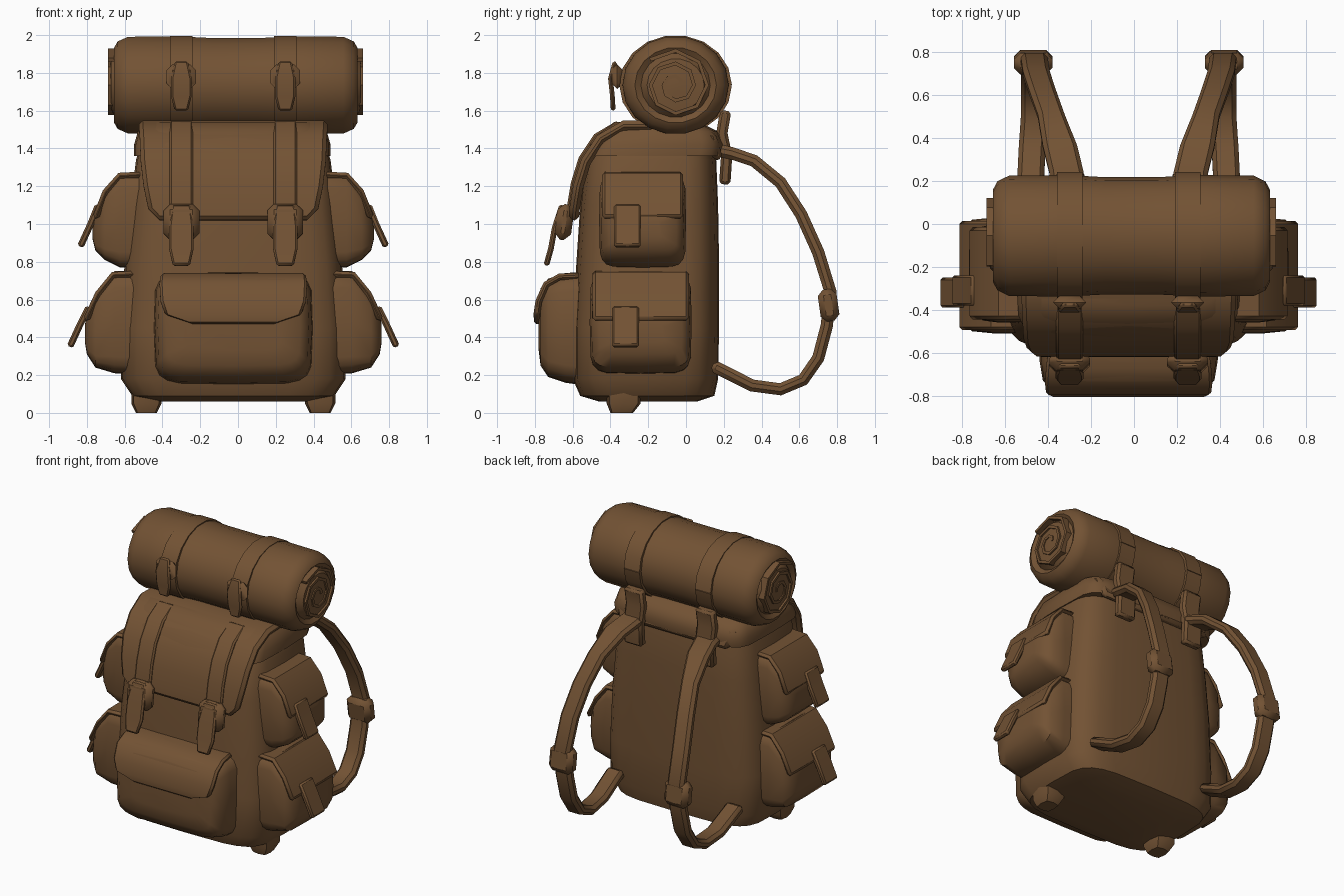
import bpy
import bmesh
from math import sin, cos, pi, radians, copysign
from mathutils import Matrix, Vector

cube = bpy.data.objects.get("Cube")
if cube:
    bpy.data.objects.remove(cube, do_unlink=True)

BROWN = (0.17, 0.085, 0.034, 1)
canvas = bpy.data.materials.new("brown_canvas")
canvas.use_nodes = True
canvas.diffuse_color = BROWN
bsdf = canvas.node_tree.nodes["Principled BSDF"]
bsdf.inputs["Base Color"].default_value = BROWN
bsdf.inputs["Roughness"].default_value = 0.9

MID = -0.025  # the pack sits slightly off centre


def finish(name, bm, bevel=0):
    bmesh.ops.recalc_face_normals(bm, faces=bm.faces[:])
    mesh = bpy.data.meshes.new(name)
    bm.to_mesh(mesh)
    bm.free()
    mesh.materials.append(canvas)
    ob = bpy.data.objects.new(name, mesh)
    bpy.context.collection.objects.link(ob)
    bpy.ops.object.select_all(action='DESELECT')
    ob.select_set(True)
    bpy.context.view_layer.objects.active = ob
    bpy.ops.object.shade_smooth_by_angle(angle=radians(42))
    if bevel:
        mod = ob.modifiers.new("Bevel", 'BEVEL')
        mod.width = bevel
        mod.segments = 1
        mod.limit_method = 'ANGLE'
        mod.angle_limit = radians(50)
    return ob


def skin(bm, rings):
    """Bridge equal rings of points and cap both ends."""
    rows = [[bm.verts.new(p) for p in ring] for ring in rings]
    n = len(rows[0])
    for a, b in zip(rows, rows[1:]):
        for i in range(n):
            j = (i + 1) % n
            bm.faces.new((a[i], a[j], b[j], b[i]))
    bm.faces.new(rows[0])
    bm.faces.new(rows[-1])


def loft(name, axis, sections, power=4, n=20):
    """Rounded sections (t, a0, a1, b0, b1) stacked along an axis."""
    rings = []
    for t, a0, a1, b0, b1 in sections:
        ring = []
        for i in range(n):
            c, s = cos(2 * pi * i / n), sin(2 * pi * i / n)
            c = copysign(abs(c) ** (2 / power), c)
            s = copysign(abs(s) ** (2 / power), s)
            p = [(a0 + a1 + c * (a1 - a0)) / 2, (b0 + b1 + s * (b1 - b0)) / 2]
            p.insert("xyz".index(axis), t)
            ring.append(p)
        rings.append(ring)
    bm = bmesh.new()
    skin(bm, rings)
    return finish(name, bm)


def ribbon(name, path, thick, bevel=0.01, turn=0, shift=0):
    """Band along points (x, y, z, width); turn faces it to a side."""
    rings = []
    for i, (x, y, z, w) in enumerate(path):
        a, b = path[max(i - 1, 0)], path[min(i + 1, len(path) - 1)]
        out = Vector((0, a[2] - b[2], b[1] - a[1])).normalized() * thick / 2
        c, side = Vector((x, y, z)), Vector((w / 2, 0, 0))
        rings.append([c - side - out, c + side - out, c + side + out, c - side + out])
    bm = bmesh.new()
    skin(bm, rings)
    bm.transform(Matrix.Translation((shift, 0, 0)) @ Matrix.Rotation(turn, 4, 'Z'))
    return finish(name, bm, bevel)


def block(name, loc, size, tilt=0, bevel=0.025):
    bm = bmesh.new()
    bmesh.ops.create_cube(bm, size=1)
    bm.transform(Matrix.Translation(loc) @ Matrix.Rotation(tilt, 4, 'X')
                 @ Matrix.Diagonal((*size, 1)))
    return finish(name, bm, bevel)


def band(x, w, points):
    return [(x, y, z, w) for y, z in points]


# main bag
loft("main_bag", 'z', [
    (0.06, -0.42, 0.38, -0.46, 0.06), (0.09, -0.56, 0.51, -0.56, 0.15),
    (0.18, -0.62, 0.57, -0.6, 0.17), (0.45, -0.62, 0.57, -0.6, 0.175),
    (0.8, -0.6, 0.55, -0.58, 0.175), (1.1, -0.57, 0.52, -0.56, 0.17),
    (1.34, -0.54, 0.49, -0.53, 0.16), (1.46, -0.5, 0.45, -0.43, 0.13),
    (1.51, -0.42, 0.37, -0.36, 0.05)], power=4.5, n=24)

# lid: cap over the top and a flap hanging down the front
loft("lid_cap", 'z', [
    (1.36, -0.55, 0.49, -0.54, 0.19), (1.42, -0.55, 0.49, -0.51, 0.2),
    (1.49, -0.53, 0.47, -0.45, 0.17), (1.54, -0.47, 0.42, -0.38, 0.07)], power=6)
LID = [(0.17, 1.34), (0.14, 1.46), (-0.1, 1.52), (-0.33, 1.52), (-0.45, 1.45),
       (-0.53, 1.33), (-0.57, 1.2), (-0.59, 1.08), (-0.595, 1.02)]
WIDE = [0.84, 0.92, 0.98, 1, 0.99, 0.98, 0.95, 0.9, 0.78]
ribbon("lid_flap", [(MID, y, z, w) for (y, z), w in zip(LID, WIDE)], 0.055, 0.02)

# bedroll with sunken, coiled ends
END = [(0.67, 0.03), (0.66, 0.14), (0.625, 0.17), (0.645, 0.2), (0.625, 0.235),
       (0.57, 0.26), (0.3, 0.262), (0.12, 0.253)]
ROLL_Y, ROLL_Z = -0.055, 1.735
profile = [(-x, r) for x, r in END] + [(x, r) for x, r in reversed(END)]
loft("bedroll", 'x', [(x - 0.012, ROLL_Y - r * 1.08, ROLL_Y + r * 1.08,
                       ROLL_Z - r, ROLL_Z + r) for x, r in profile], power=2, n=18)
for s, side in ((1, "left"), (-1, "right")):
    coil = [(s * 0.65 - 0.012, ROLL_Y + cos(a) * r, ROLL_Z + sin(a) * r, 0.05)
            for a, r in ((i * pi / 4, 0.03 + 0.0085 * i) for i in range(20))]
    ribbon("bedroll_coil_" + side, coil, 0.02, 0)

# straps that exist in pairs
for s, side in ((1, "left"), (-1, "right")):
    x = MID + s * 0.275
    # loop and buckle around the bedroll
    loop = [(ROLL_Y + 0.288 * cos(i * pi / 9), ROLL_Z + 0.255 * sin(i * pi / 9))
            for i in range(19)]
    ribbon("bedroll_strap_" + side, band(x, 0.12, loop), 0.02, 0)
    block("bedroll_buckle_" + side, (x, -0.365, 1.78), (0.155, 0.06, 0.13), 0, 0.03)
    ribbon("bedroll_strap_end_" + side,
           [(x, -0.375, 1.86, 0.07), (x, -0.4, 1.77, 0.11), (x, -0.39, 1.68, 0.11),
            (x, -0.385, 1.6, 0.07)], 0.025)
    # lid strap, buckle and loose end
    front = [(y - 0.025, z + 0.015) for y, z in LID[3:]]
    ribbon("lid_strap_" + side, band(x, 0.125, front), 0.03)
    block("lid_buckle_" + side, (x, -0.645, 1.01), (0.19, 0.09, 0.19), radians(-8), 0.035)
    ribbon("lid_strap_end_" + side,
           [(x, -0.655, 1.1, 0.1), (x, -0.695, 0.98, 0.13), (x, -0.715, 0.87, 0.13),
            (x, -0.74, 0.78, 0.09)], 0.03)
    # anchor at the back of the lid
    ribbon("back_anchor_" + side, band(x, 0.14, [(0.21, 1.6), (0.19, 1.48), (0.215, 1.36),
                                                 (0.205, 1.21)]), 0.06, 0.015)
    # shoulder strap
    arm = [(0.12, 1.4, 0.28), (0.24, 1.375, 0.29), (0.36, 1.335, 0.32), (0.5, 1.22, 0.36),
           (0.61, 1.05, 0.4), (0.7, 0.85, 0.43), (0.765, 0.64, 0.44), (0.745, 0.46, 0.44),
           (0.7, 0.29, 0.44), (0.62, 0.175, 0.44), (0.5, 0.125, 0.44),
           (0.35, 0.145, 0.45), (0.14, 0.25, 0.46)]
    ribbon("shoulder_strap_" + side,
           [(MID + s * px, y, z, 0.16 if y < 0.4 and z > 1 else 0.125)
            for y, z, px in arm], 0.065, 0.02)
    block("shoulder_buckle_" + side, (MID + s * 0.445, 0.755, 0.57),
          (0.18, 0.1, 0.17), radians(8), 0.03)
    # foot
    loft("foot_" + side, 'z', [
        (0, MID + s * 0.46 - 0.055, MID + s * 0.46 + 0.055, -0.4, -0.28),
        (0.05, MID + s * 0.46 - 0.08, MID + s * 0.46 + 0.08, -0.42, -0.24),
        (0.13, MID + s * 0.46 - 0.08, MID + s * 0.46 + 0.08, -0.42, -0.24)], n=8)

# front pocket and its flap
loft("front_pocket", 'y', [
    (-0.5, -0.45, 0.4, 0.14, 0.75), (-0.64, -0.44, 0.39, 0.16, 0.74),
    (-0.73, -0.425, 0.375, 0.19, 0.71), (-0.77, -0.38, 0.33, 0.25, 0.66),
    (-0.78, -0.28, 0.23, 0.33, 0.58)], power=6)
ribbon("front_pocket_flap",
       [(MID, -0.55, 0.725, 0.74), (MID, -0.67, 0.72, 0.77), (MID, -0.74, 0.68, 0.78),
        (MID, -0.78, 0.59, 0.77), (MID, -0.79, 0.52, 0.72), (MID, -0.785, 0.47, 0.42)],
       0.035, 0.012)

# side pockets: shape as (outward, bottom, top, inset), then flap and tab as (outward, z)
POCKETS = [
    ("upper", -0.46, 0.0, -0.31,
     [(0.42, 0.77, 1.27, 0), (0.6, 0.77, 1.27, 0), (0.68, 0.81, 1.17, 0.01),
      (0.73, 0.86, 1.06, 0.05), (0.745, 0.92, 1.02, 0.13)],
     [(0.48, 1.26), (0.6, 1.255), (0.675, 1.17), (0.73, 1.03)],
     [(0.715, 1.1), (0.755, 1.0), (0.81, 0.88)]),
    ("lower", -0.51, 0.03, -0.32,
     [(0.45, 0.2, 0.75, 0), (0.63, 0.21, 0.75, 0), (0.73, 0.24, 0.62, 0.01),
      (0.775, 0.31, 0.52, 0.05), (0.785, 0.37, 0.47, 0.14)],
     [(0.5, 0.735), (0.635, 0.73), (0.715, 0.63), (0.78, 0.49)],
     [(0.765, 0.56), (0.81, 0.47), (0.865, 0.35)]),
]
for level, y0, y1, tab_y, shape, flap, tab in POCKETS:
    for s, side in ((1, "left"), (-1, "right")):
        label = level + "_pocket_"
        loft(label + side, 'x', [(MID + s * o, y0 + i, y1 - i, b, t)
                                 for o, b, t, i in shape], power=6)
        mid, wide = s * (y0 + y1) / 2, y1 - y0 - 0.03
        ribbon(label + "flap_" + side, band(mid, wide, [(-o, z) for o, z in flap]),
               0.035, 0.015, s * pi / 2, MID)
        ribbon(label + "tab_" + side, band(s * tab_y, 0.14, [(-o, z) for o, z in tab]),
               0.035, 0.01, s * pi / 2, MID)
